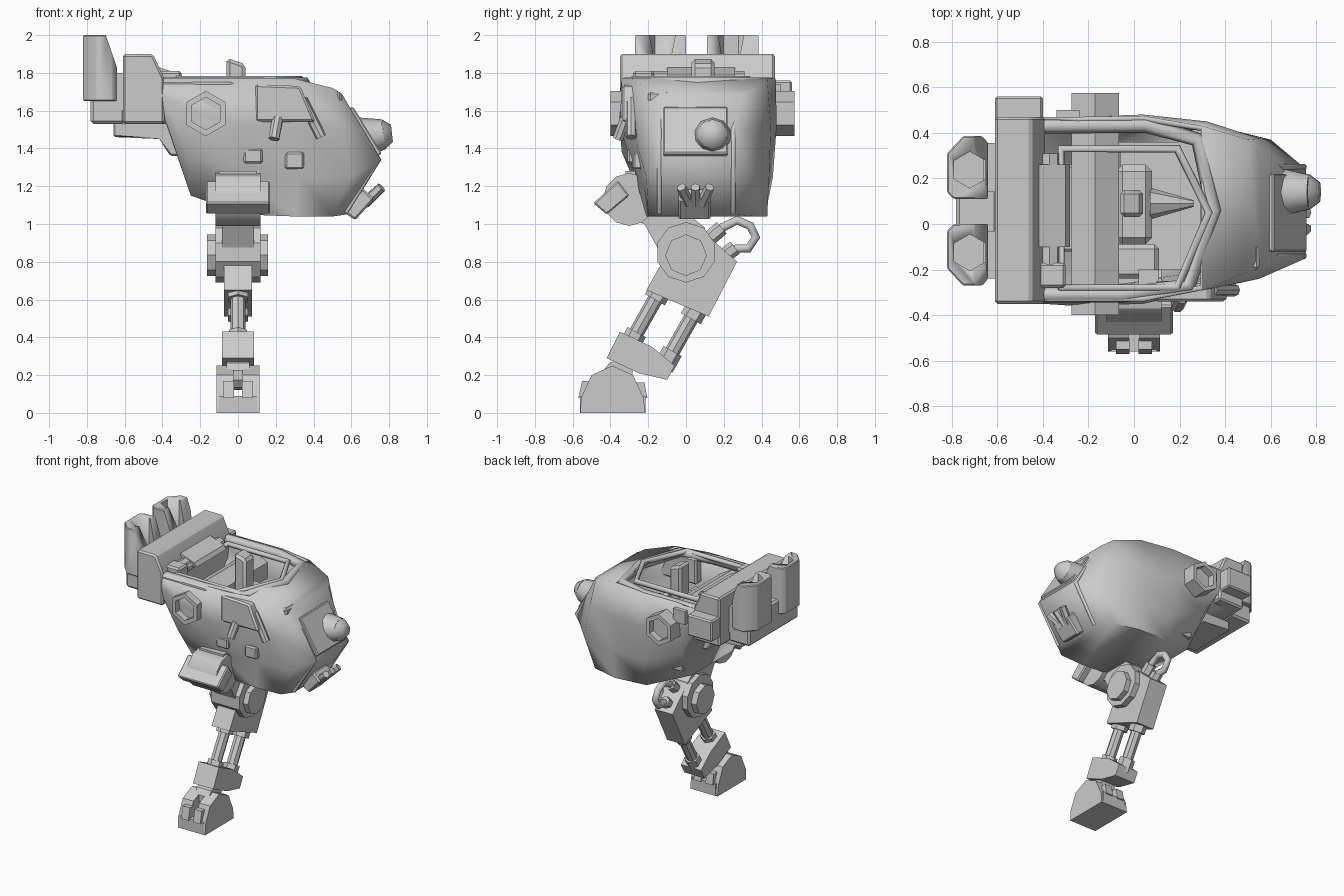
import bpy, bmesh, math
from mathutils import Vector

if "Cube" in bpy.data.objects:
    bpy.data.objects.remove(bpy.data.objects["Cube"])


def finish(name, bm, angle=30, bevel=0):
    if bevel:
        bmesh.ops.bevel(bm, geom=bm.edges[:], offset=bevel, segments=1, affect='EDGES')
    bmesh.ops.recalc_face_normals(bm, faces=bm.faces[:])
    me = bpy.data.meshes.new(name)
    bm.to_mesh(me)
    bm.free()
    for p in me.polygons:
        p.use_smooth = True
    me.set_sharp_from_angle(angle=math.radians(angle))
    ob = bpy.data.objects.new(name, me)
    bpy.context.collection.objects.link(ob)
    return ob


def prism(name, pts, axis, a, b, bevel=0):
    """Extrude a 2D outline along x, y or z."""
    put = {'x': lambda p, t: (t, p[0], p[1]), 'y': lambda p, t: (p[0], t, p[1]),
           'z': lambda p, t: (p[0], p[1], t)}[axis]
    bm = bmesh.new()
    lo = [bm.verts.new(put(p, a)) for p in pts]
    hi = [bm.verts.new(put(p, b)) for p in pts]
    bm.faces.new(lo)
    bm.faces.new(hi[::-1])
    for i in range(len(pts)):
        j = (i + 1) % len(pts)
        bm.faces.new((lo[i], lo[j], hi[j], hi[i]))
    return finish(name, bm, 30, bevel)


def box(name, x0, x1, y0, y1, z0, z1, bevel=0):
    return prism(name, [(x0, y0), (x1, y0), (x1, y1), (x0, y1)], 'z', z0, z1, bevel)


def cyl(name, p0, p1, r0, r1=None, n=8, angle=30, well=0):
    p0, p1 = Vector(p0), Vector(p1)
    bm = bmesh.new()
    bmesh.ops.create_cone(bm, cap_ends=True, segments=n, radius1=r0,
                          radius2=r0 if r1 is None else r1, depth=(p1 - p0).length)
    if well:   # sunken end caps
        for f in [f for f in bm.faces if abs(f.normal.z) > .9]:
            up = 1 if f.calc_center_median().z > 0 else -1
            bmesh.ops.inset_region(bm, faces=[f], thickness=r0 * .28)
            ex = bmesh.ops.extrude_discrete_faces(bm, faces=[f])['faces']
            for v in ex[0].verts:
                v.co.z -= up * well
    m = (p1 - p0).to_track_quat('Z', 'Y').to_matrix().to_4x4()
    m.translation = (p0 + p1) / 2
    bm.transform(m)
    return finish(name, bm, angle)


def tube(name, pts, r, cyclic=False):
    cu = bpy.data.curves.new(name, 'CURVE')
    cu.dimensions = '3D'
    cu.bevel_depth, cu.bevel_resolution, cu.use_fill_caps = r, 1, True
    sp = cu.splines.new('POLY')
    sp.points.add(len(pts) - 1)
    for q, p in zip(sp.points, pts):
        q.co = (*p, 1)
    sp.use_cyclic_u = cyclic
    ob = bpy.data.objects.new(name, cu)
    bpy.context.collection.objects.link(ob)
    return ob


def cut(ob, cutter):
    m = ob.modifiers.new('cut', 'BOOLEAN')
    m.operation, m.object, m.solver = 'DIFFERENCE', cutter, 'EXACT'
    cutter.hide_render = True
    cutter.hide_set(True)


# Hull: rings from tail to nose, four levels each of (x, z, y_front, y_back)
rings = [
    [(-.60, 1.78, -.34, .46), (-.60, 1.70, -.34, .46), (-.60, 1.6, -.33, .45), (-.60, 1.53, -.28, .4)],
    [(-.40, 1.77, -.34, .47), (-.40, 1.68, -.35, .47), (-.40, 1.6, -.34, .46), (-.38, 1.53, -.28, .4)],
    [(-.25, 1.77, -.34, .47), (-.25, 1.60, -.36, .47), (-.27, 1.38, -.34, .44), (-.25, 1.15, -.2, .28)],
    [(.04, 1.77, -.34, .475), (.04, 1.52, -.35, .48), (.04, 1.25, -.27, .46), (.04, 1.05, -.2, .42)],
    [(.30, 1.77, -.29, .43), (.32, 1.52, -.29, .45), (.32, 1.25, -.23, .44), (.30, 1.04, -.21, .43)],
    [(.50, 1.72, -.21, .37), (.55, 1.5, -.24, .375), (.60, 1.25, -.21, .37), (.50, 1.04, -.2, .38)],
    [(.55, 1.69, -.14, .3), (.66, 1.5, -.15, .26), (.755, 1.34, -.15, .24), (.57, 1.05, -.14, .26)]]
bm = bmesh.new()
loops = []
for ring in rings:
    loops.append([bm.verts.new((x, a, z)) for x, z, a, b in ring] +
                 [bm.verts.new((x, b, z)) for x, z, a, b in ring[::-1]])
for i in range(6):
    a, b = loops[i], loops[i + 1]
    for j in range(8 if i in (0, 4, 5) else 7):   # cockpit stays open on top
        k = (j + 1) % 8
        bm.faces.new((a[j], a[k], b[k], b[j]))
for lp in (loops[0], loops[-1]):
    for j in range(3):
        bm.faces.new((lp[j], lp[j + 1], lp[6 - j], lp[7 - j]))
hull = finish('hull', bm, 65)
sol = hull.modifiers.new('wall', 'SOLIDIFY')
sol.thickness, sol.offset = .025, -1

# Cockpit rim, inner frame and roll bar
tube('cockpit_rim', [(-.5, .43, 1.745), (.05, .435, 1.745), (.28, .37, 1.745), (.35, .06, 1.745),
                     (.24, -.27, 1.745), (-.05, -.31, 1.745), (-.5, -.31, 1.745)], .035)
tube('inner_frame', [(-.32, .33, 1.765), (.19, .33, 1.765), (.33, .05, 1.765),
                     (.19, -.28, 1.765), (-.32, -.28, 1.765)], .02, True)
cyl('roll_bar', (-.37, -.2, 1.76), (-.37, .31, 1.76), .05)
box('roll_bar_end', -.43, -.3, -.28, -.17, 1.7, 1.81, .012)

# Cockpit interior
box('seat', -.27, -.06, -.24, .34, 1.3, 1.45, .02)
box('cabin_floor', -.22, .45, -.2, .36, 1.2, 1.25)
box('console', -.08, .08, -.09, .26, 1.25, 1.6, .03)
box('console_side', -.1, .11, -.24, -.09, 1.25, 1.5, .02)
prism('control_post', [(-.06, 1.5), (-.06, 1.88), (.04, 1.845), (.04, 1.5)], 'y', .03, .15, .018)
cyl('console_horn', (.07, .09, 1.55), (.26, .09, 1.55), .07, .015)
cyl('cross_axle', (-.17, -.4, 1.585), (-.17, .575, 1.585), .12, n=6, well=.05)

# Tail: raised bar, backpack, lower steps, side boxes
prism('tail_bar', [(-.61, 1.53), (-.61, 1.9), (-.45, 1.9), (-.39, 1.77), (-.39, 1.53)], 'y', -.35, .47, .012)
box('backpack', -.78, -.6, -.24, .35, 1.53, 1.76, .015)
prism('tail_underside', [(-.66, 1.54), (-.66, 1.46), (-.41, 1.46), (-.36, 1.36), (-.25, 1.36), (-.25, 1.54)],
      'y', -.12, .26, .01)
box('tail_side_box', -.61, -.4, .45, .56, 1.6, 1.76, .01)
box('tail_side_step', -.34, -.24, .45, .5, 1.64, 1.74)
prism('tail_brace', [(-.42, 1.76), (-.42, 1.83), (-.3, 1.79), (-.28, 1.76)], 'y', -.1, .26)

# Pair of rear thrusters: chamfered outer corner, sloped inner top, hexagonal well
for side, y0, y1, s in (('front', -.27, 0, -1), ('back', .11, .385, 1)):
    inn, out = (y1, y0) if s < 0 else (y0, y1)
    pod = prism('thruster_' + side, [(-.79, inn), (-.82, inn + s * .03), (-.82, out - s * .075),
                (-.75, out), (-.665, out), (-.64, out - s * .03), (-.64, inn)], 'z', 1.65, 2.0, .006)
    cut(pod, prism('slope_cutter_' + side, [(-.7, 2.0), (-.69, 2.1), (-.6, 2.1), (-.6, 1.71)], 'y', y0 - .1, y1 + .1))
    yc = (y0 + y1) / 2 - s * .01
    cut(pod, cyl('well_cutter_' + side, (-.72, yc, 1.78), (-.72, yc, 2.1), .08, n=6))
    box('thruster_mount_' + side, -.66, -.6, y0 + .03, y1 - .03, 1.6, 1.8)

# Nose: raised panel, sensor bulb, edge ridges, jaw gun
prism('nose_panel', [(.58, 1.61), (.61, 1.62), (.76, 1.375), (.72, 1.34)], 'y', -.12, .22, .006)
cyl('sensor_base', (.6, .14, 1.45), (.77, .14, 1.475), .12, .08, 10, 60)
cyl('sensor_tip', (.77, .14, 1.475), (.815, .14, 1.48), .08, .045, 10, 60)
for side, a, b in (('front', -.14, -.14), ('back', .3, .25)):
    tube('nose_ridge_' + side, [(.53, a, 1.68), (.65, b, 1.5), (.745, b, 1.34), (.57, b, 1.06)], .014)
prism('gun_plate', [(.55, 1.07), (.62, 1.02), (.72, 1.13), (.66, 1.19)], 'y', -.04, .13, .01)
for i in (-1, 0, 1):
    cyl('gun_barrel_%d' % (i + 2), (.67, .05 + i * .035, 1.11), (.76, .05 + i * .075, 1.195), .03, .026, 6)

# Front side fittings
prism('side_panel', [(.09, 1.54), (.09, 1.74), (.33, 1.73), (.41, 1.54)], 'y', -.34, -.25, .012)
box('brow_box', .47, .55, -.2, -.09, 1.62, 1.7, .012)
box('side_lamp', .25, .35, -.28, -.2, 1.29, 1.38, .01)
box('side_latch', .03, .13, -.31, -.24, 1.32, 1.4, .01)
box('leg_bracket', .02, .11, -.27, -.2, 1.2, 1.52)
cyl('side_pipe', (.19, -.36, 1.45), (.21, -.32, 1.56), .03)
cyl('brow_pipe', (.44, -.29, 1.46), (.34, -.29, 1.66), .028)

# Hip and thigh
prism('hip_slab', [(-.49, 1.11), (-.42, 1.05), (-.3, 1.15), (-.36, 1.23)], 'x', -.17, .17, .008)
cyl('hip_joint', (-.12, -.3, 1.13), (.12, -.3, 1.13), .14, n=12)
box('hip_mount', -.1, .1, -.32, -.1, 1.12, 1.28)
prism('thigh', [(-.36, 1.04), (-.22, 1.24), (.1, .98), (.12, .84), (.02, .74), (-.1, .78), (-.22, 1.0)],
      'x', -.085, .085)
cyl('knee_pin', (-.165, 0, .835), (.16, 0, .835), .11, n=8)
cyl('knee_collar', (-.12, 0, .85), (.12, 0, .85), .16, n=10)

# Shin: housing, paired rods, ankle block
prism('shin_housing', [(-.21, .65), (-.12, .81), (.12, .94), (.17, .89), (.27, .8), (.12, .51)], 'x', -.075, .075)
for n, p, q in (('rear', (.06, .56), (-.12, .24)), ('front', (-.13, .66), (-.31, .34))):
    d = (Vector(q) - Vector(p)).normalized()
    at = lambda c, t: (0, c[0] + d.x * t, c[1] + d.y * t)
    cyl('shin_rod_' + n, at(p, 0), at(q, 0), .04)
    cyl('rod_collar_' + n, at(p, -.02), at(p, .07), .06, n=6)
    cyl('rod_cap_' + n, at(q, -.1), at(q, 0), .055, n=6)
prism('ankle_block', [(-.35, .43), (-.42, .29), (-.25, .21), (-.1, .175), (-.06, .25), (-.18, .35)],
      'x', -.085, .085)
tube('knee_hose', [(0, .13, .93), (0, .19, .98), (0, .27, 1.02), (0, .34, .99), (0, .37, .93),
                   (0, .33, .87), (0, .27, .87), (0, .19, .82)], .027)
cyl('hose_fitting_top', (0, .12, .92), (0, .19, .98), .04, n=6)
cyl('hose_fitting_low', (0, .2, .83), (0, .26, .875), .04, n=6)

# Foot: forked shell with base and end plates
arch = [(-.56, 0), (-.215, 0), (-.225, .08), (-.28, .2), (-.39, .25), (-.5, .2), (-.555, .08)]
for s in (-1, 1):
    tag = 'left' if s < 0 else 'right'
    prism('foot_cheek_' + tag, arch, 'x', s * .025, s * .115)
    for n, pts in (('toe', [(-.57, .08), (-.55, .17), (-.5, .17), (-.5, .08)]),
                   ('heel', [(-.205, .08), (-.22, .16), (-.28, .16), (-.28, .08)])):
        prism('foot_%s_plate_%s' % (n, tag), pts, 'x', s * .02, s * .08)
box('foot_base', -.1, .1, -.56, -.215, 0, .09)
cyl('ankle_ball', (-.06, -.36, .2), (.06, -.36, .2), .08, n=10)
